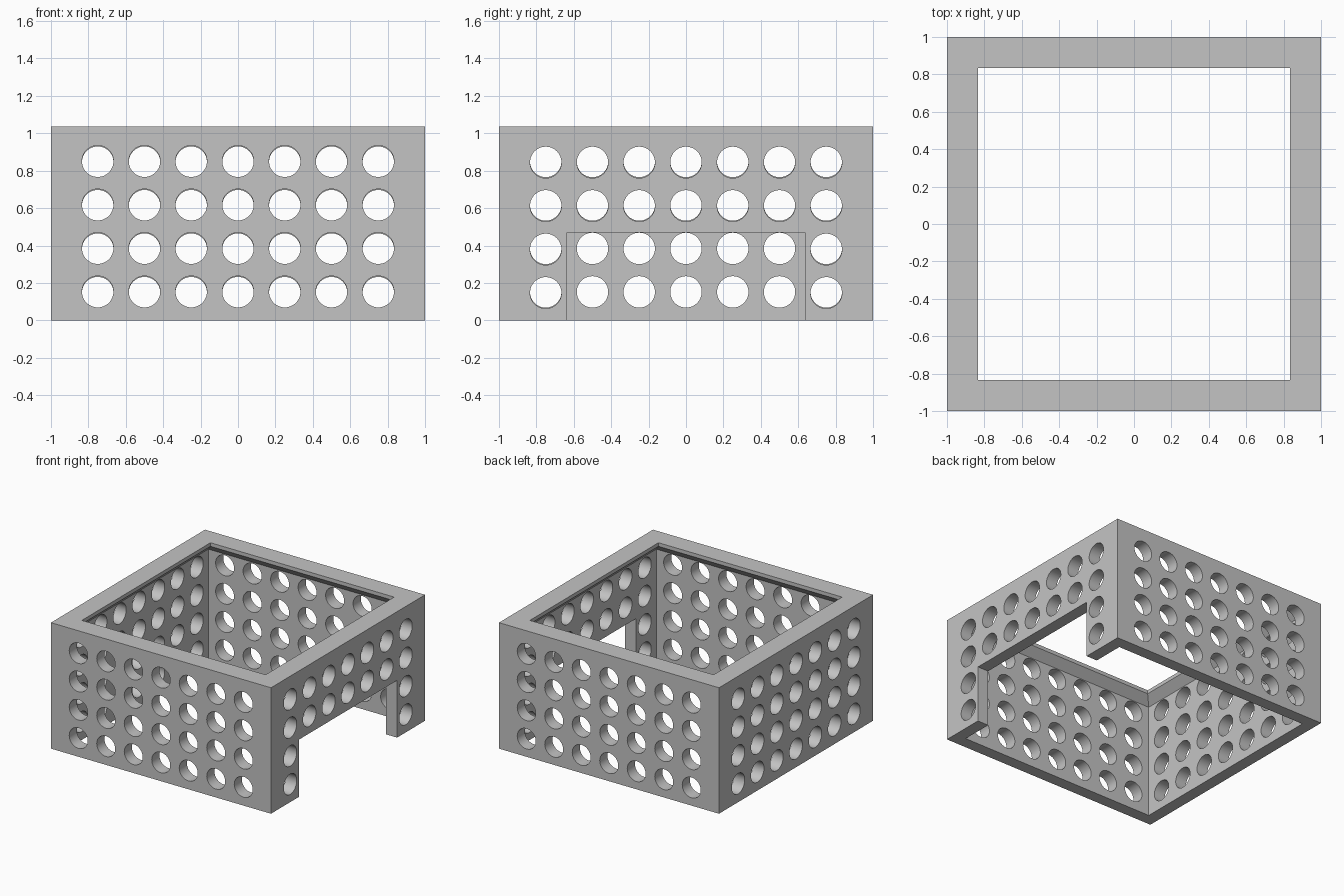
import bpy, bmesh
from math import radians
from mathutils import Matrix, Vector

cube = bpy.data.objects.get("Cube")
if cube:
    bpy.data.objects.remove(cube, do_unlink=True)

HEIGHT = 1.035
WALL_IN, LIP_IN = 0.9, 0.835
HOLE_R, HOLE_SIDES = 0.084, 48
OPEN_HALF, OPEN_TOP = 0.637, 0.47

grey = bpy.data.materials.new("light_grey")
grey.use_nodes = True
grey.diffuse_color = (0.55, 0.55, 0.55, 1)
grey.node_tree.nodes["Principled BSDF"].inputs["Base Color"].default_value = grey.diffuse_color


def make_object(name, bm):
    bmesh.ops.recalc_face_normals(bm, faces=bm.faces)
    mesh = bpy.data.meshes.new(name)
    bm.to_mesh(mesh)
    bm.free()
    mesh.materials.append(grey)
    obj = bpy.data.objects.new(name, mesh)
    bpy.context.collection.objects.link(obj)
    return obj


# Square frame: wall section with an inward lip and sloped underside
section = [(1, 0), (1, HEIGHT), (LIP_IN, HEIGHT), (LIP_IN, HEIGHT - 0.03),
           (WALL_IN, HEIGHT - 0.03 - (WALL_IN - LIP_IN)), (WALL_IN, 0)]
corners = [(-1, -1), (1, -1), (1, 1), (-1, 1)]
bm = bmesh.new()
rings = [[bm.verts.new((cx * r, cy * r, z)) for cx, cy in corners] for r, z in section]
for a, b in zip(rings, rings[1:] + rings[:1]):
    for i in range(4):
        j = (i + 1) % 4
        bm.faces.new((a[i], a[j], b[j], b[i]))
frame = make_object("perforated_frame", bm)

# Cutters: rows of round holes on each wall, turned about the centre
bm = bmesh.new()
lowest_row = {0: 0.153, 90: 0.147, 180: 0.148, 270: 0.152}
for angle, base in lowest_row.items():
    turn = Matrix.Rotation(radians(angle), 4, "Z")
    for row in range(4):
        for col in range(-3, 4):
            if angle == 90 and row < 2 and abs(col) < 3:
                continue  # side opening replaces these holes
            place = Matrix.Translation((col * 0.25, -0.95, base + row * 0.2325))
            bmesh.ops.create_cone(bm, cap_ends=True, segments=HOLE_SIDES,
                                  radius1=HOLE_R, radius2=HOLE_R, depth=0.2,
                                  matrix=turn @ place @ Matrix.Rotation(radians(90), 4, "X"))

# Cutter: wide opening at the foot of the left wall
size = Vector((0.2, 2 * OPEN_HALF, 2 * OPEN_TOP))
bmesh.ops.create_cube(bm, size=1, matrix=Matrix.Translation((0.95, 0, 0)) @ Matrix.Diagonal(size.to_4d()))
cutter = make_object("hole_cutter", bm)
cutter.hide_render = True

# Cut the frame, then drop the cutter
cut = frame.modifiers.new("holes", "BOOLEAN")
cut.operation = "DIFFERENCE"
cut.solver = "EXACT"
cut.object = cutter
bpy.ops.object.select_all(action="DESELECT")
bpy.context.view_layer.objects.active = frame
frame.select_set(True)
bpy.ops.object.modifier_apply(modifier=cut.name)
bpy.data.objects.remove(cutter, do_unlink=True)
bpy.ops.object.shade_smooth_by_angle(angle=radians(30))
